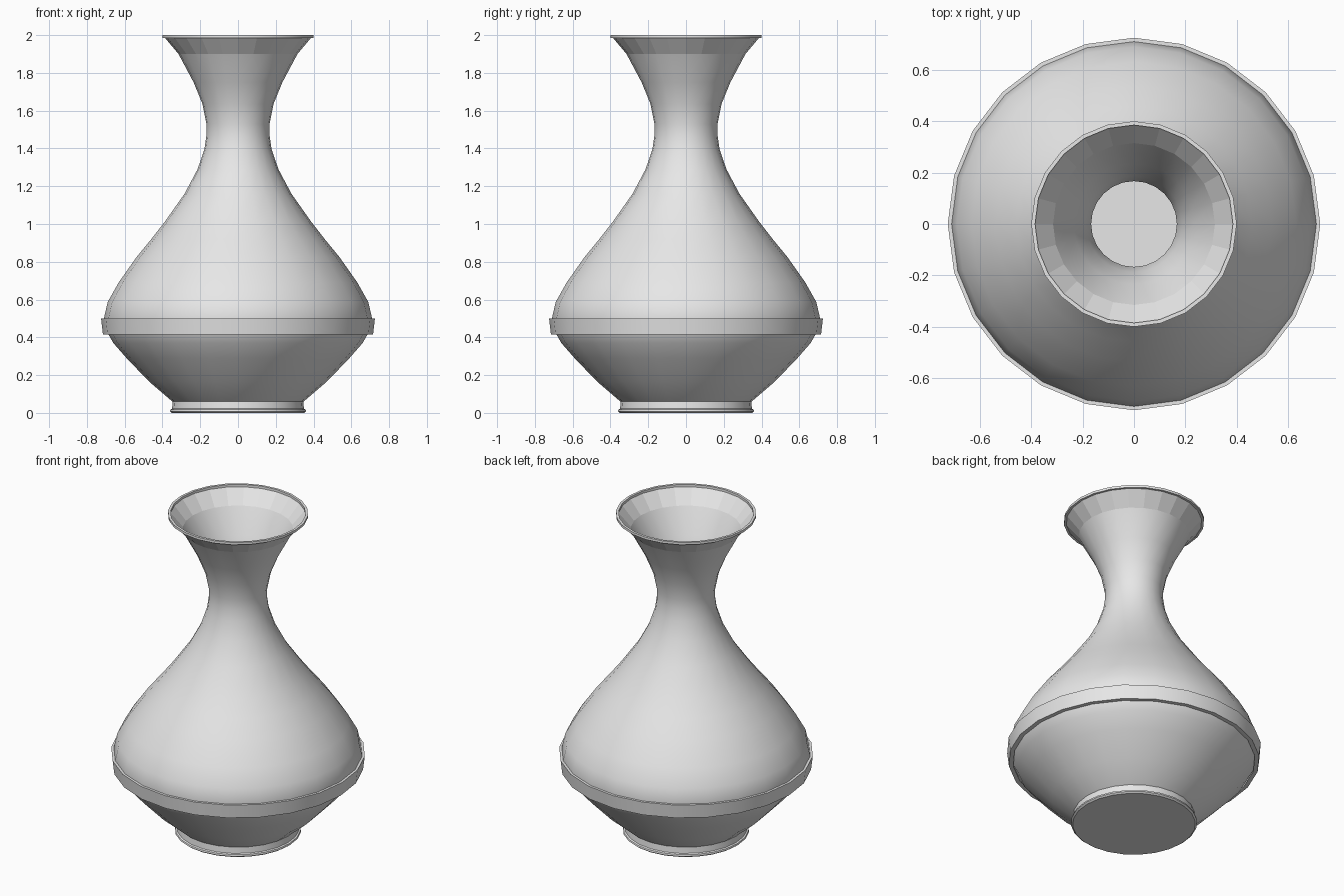
import bpy, bmesh, math

SIDES = 24

cube = bpy.data.objects.get("Cube")
if cube:
    bpy.data.objects.remove(cube, do_unlink=True)

# Single plain clay colour
clay = bpy.data.materials.new("light_grey_clay")
clay.use_nodes = True
colour = (0.8, 0.8, 0.8, 1)
clay.diffuse_color = colour
clay.node_tree.nodes["Principled BSDF"].inputs["Base Color"].default_value = colour


def lathe(name, profile, closed=False, flat_above=None):
    """Turn a (radius, height) profile around the z axis."""
    bm = bmesh.new()
    verts = [bm.verts.new((r, 0, z)) for r, z in profile]
    edges = [bm.edges.new(pair) for pair in zip(verts, verts[1:])]
    if closed:
        edges.append(bm.edges.new((verts[-1], verts[0])))
    bmesh.ops.spin(bm, geom=verts + edges, cent=(0, 0, 0), axis=(0, 0, 1),
                   angle=math.tau, steps=SIDES, use_merge=False)
    bmesh.ops.remove_doubles(bm, verts=bm.verts[:], dist=0.0005)
    bmesh.ops.recalc_face_normals(bm, faces=bm.faces[:])
    mesh = bpy.data.meshes.new(name)
    bm.to_mesh(mesh)
    bm.free()
    mesh.materials.append(clay)
    obj = bpy.data.objects.new(name, mesh)
    bpy.context.collection.objects.link(obj)
    bpy.ops.object.select_all(action="DESELECT")
    obj.select_set(True)
    bpy.context.view_layer.objects.active = obj
    bpy.ops.object.shade_smooth_by_angle(angle=math.radians(32))
    if flat_above is not None:
        for face in mesh.polygons:
            if face.center.z > flat_above:
                face.use_smooth = False
    return obj


# Thin-walled body: base disc, foot, belly, neck and flared mouth
lathe("vase_body", [
    (0, 0), (0.35, 0), (0.36, 0.008), (0.358, 0.018), (0.349, 0.022), (0.346, 0.06),
    (0.352, 0.064), (0.47, 0.165), (0.59, 0.29), (0.66, 0.37), (0.70, 0.44),
    (0.71, 0.5), (0.69, 0.587), (0.632, 0.69), (0.537, 0.825), (0.459, 0.92),
    (0.389, 1.01), (0.283, 1.16), (0.214, 1.29), (0.177, 1.4), (0.167, 1.47),
    (0.167, 1.53), (0.188, 1.635), (0.235, 1.75), (0.315, 1.9), (0.388, 1.987),
], flat_above=1.91)

# Raised band around the belly
lathe("belly_band", [(0.69, 0.415), (0.715, 0.415), (0.725, 0.5), (0.70, 0.5)], closed=True)

# Narrow lip around the mouth
lathe("mouth_lip", [(0.385, 1.985), (0.40, 1.985), (0.40, 2), (0.385, 2)], closed=True)
